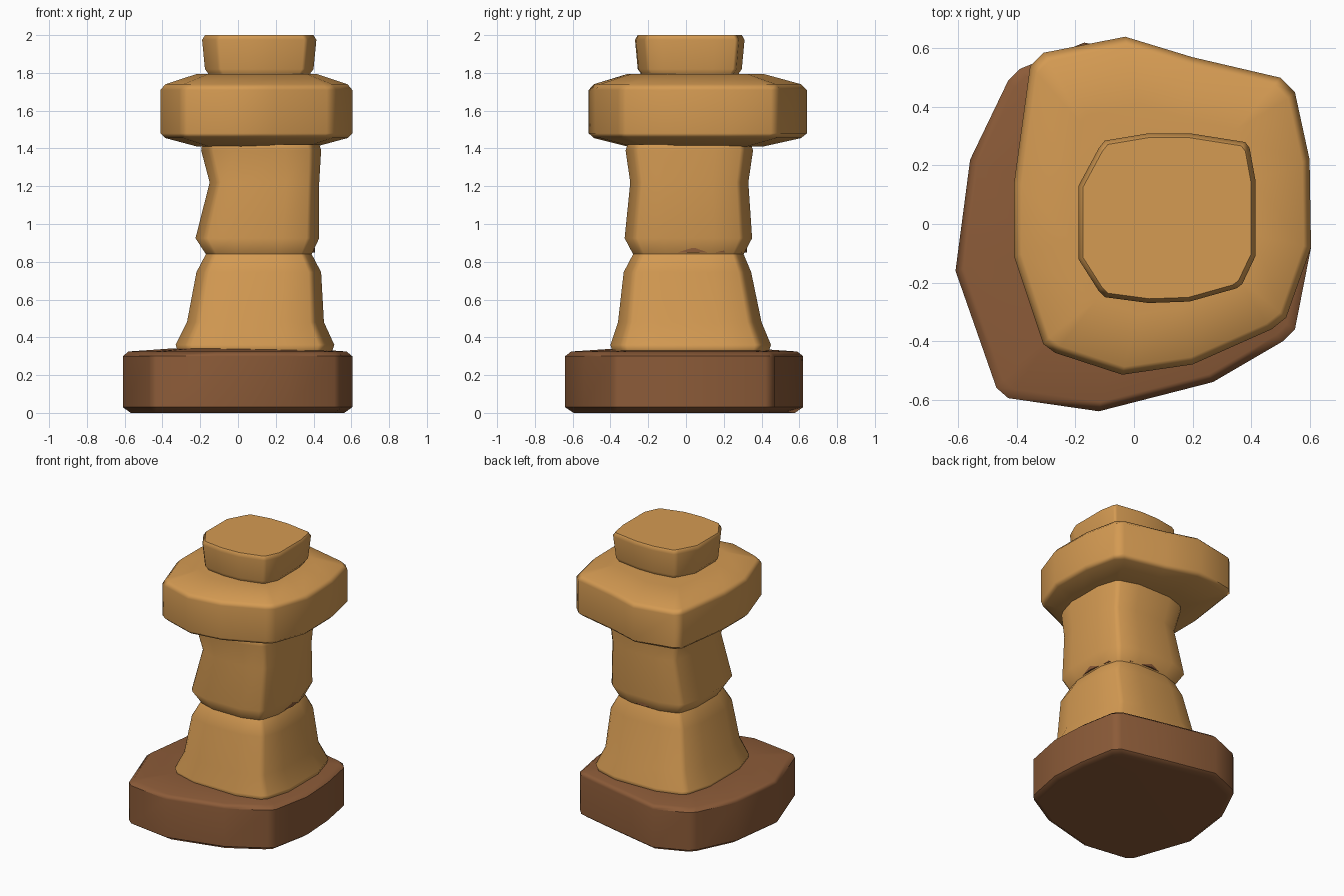
import bpy, bmesh, math


def material(name, rgb):
    m = bpy.data.materials.new(name)
    m.diffuse_color = (*rgb, 1)
    return m


TAN = material("tan wood", (0.66, 0.325, 0.085))
BROWN = material("brown wood", (0.262, 0.105, 0.040))


def loft(name, rings, mat):
    """Skin a stack of rings (lists of 3D points) and close both ends."""
    bm = bmesh.new()
    loops = [[bm.verts.new(p) for p in ring] for ring in rings]
    n = len(loops[0])
    for a, b in zip(loops, loops[1:]):
        for i in range(n):
            j = (i + 1) % n
            bm.faces.new((a[i], a[j], b[j], b[i]))
    bm.faces.new(loops[0])
    bm.faces.new(loops[-1])
    bmesh.ops.recalc_face_normals(bm, faces=bm.faces)
    me = bpy.data.meshes.new(name)
    bm.to_mesh(me)
    bm.free()
    me.materials.append(mat)
    ob = bpy.data.objects.new(name, me)
    bpy.context.collection.objects.link(ob)
    bpy.ops.object.select_all(action='DESELECT')
    ob.select_set(True)
    bpy.context.view_layer.objects.active = ob
    bpy.ops.object.shade_smooth_by_angle(angle=math.radians(50))
    ob.modifiers.new("weighted", 'WEIGHTED_NORMAL').keep_sharp = True
    return ob


def scaled(outline, cx, cy, profile):
    """Rings made by scaling one outline about a centre; profile is (z, scale)."""
    return [[(cx + (x - cx) * s, cy + (y - cy) * s, z) for x, y in outline]
            for z, s in profile]


# Bulged square section, used for both column stones
QUARTER = [(1, 0.4), (0.88, 0.80), (0.80, 0.88), (0.4, 1)]
SECTION = []
for k in range(4):
    c, s = round(math.cos(k * math.pi / 2)), round(math.sin(k * math.pi / 2))
    SECTION += [(x * c - y * s, x * s + y * c) for x, y in QUARTER]


def boxed(profile):
    """Rings that fit the section to bounds (z, x0, x1, y0, y1)."""
    return [[((a + b) / 2 + u * (b - a) / 2, (c + d) / 2 + v * (d - c) / 2, z)
             for u, v in SECTION] for z, a, b, c, d in profile]


# Base slab
BASE = [(0.605, -0.08), (0.59, 0.17), (0.545, 0.42), (0.50, 0.47), (0.20, 0.54),
        (-0.17, 0.62), (-0.39, 0.53), (-0.43, 0.49), (-0.56, 0.22), (-0.61, -0.16),
        (-0.47, -0.56), (-0.43, -0.595), (-0.12, -0.64), (0.27, -0.54),
        (0.51, -0.40), (0.55, -0.36)]
loft("base", scaled(BASE, 0, 0, [(0, 0.93), (0.03, 1), (0.30, 1), (0.325, 0.95),
                                 (0.34, 0.6)]), BROWN)

# Lower column stone
loft("lower_column", boxed([
    (0.33, -0.32, 0.50, -0.39, 0.44), (0.36, -0.33, 0.51, -0.40, 0.45),
    (0.48, -0.27, 0.455, -0.36, 0.40), (0.745, -0.22, 0.44, -0.33, 0.345),
    (0.84, -0.17, 0.39, -0.28, 0.305)]), TAN)

# Upper column stone
loft("upper_column", boxed([
    (0.84, -0.17, 0.39, -0.28, 0.305), (0.925, -0.225, 0.43, -0.325, 0.35),
    (1.22, -0.15, 0.43, -0.295, 0.33), (1.39, -0.195, 0.44, -0.32, 0.355),
    (1.42, -0.19, 0.43, -0.31, 0.345)]), TAN)

# Brown core that just shows at the joint on the right and back
CORE = [(0.38, -0.14), (0.407, 0.04), (0.38, 0.20), (0.28, 0.295), (0.12, 0.323),
        (-0.05, 0.29), (-0.16, 0.1), (-0.1, -0.22), (0.11, -0.285), (0.3, -0.23)]
loft("joint_core", scaled(CORE, 0.11, 0.01, [(0.848, 1), (0.874, 1)]), BROWN)

# Wide capital
CAP = [(0.605, -0.08), (0.60, 0.22), (0.55, 0.45), (0.50, 0.50), (0.20, 0.57),
       (-0.03, 0.64), (-0.31, 0.585), (-0.355, 0.54), (-0.41, 0.14), (-0.41, -0.11),
       (-0.31, -0.41), (-0.27, -0.44), (-0.04, -0.515), (0.20, -0.48),
       (0.47, -0.36), (0.52, -0.32)]
loft("capital", scaled(CAP, 0.1, 0.03, [
    (1.41, 0.62), (1.455, 0.95), (1.48, 1), (1.71, 1), (1.74, 0.95),
    (1.795, 0.62)]), TAN)

# Top knob
KNOB = [(0.415, -0.11), (0.415, 0.15), (0.395, 0.26), (0.38, 0.28), (0.19, 0.31),
        (0.05, 0.31), (-0.10, 0.285), (-0.12, 0.26), (-0.19, 0.13), (-0.19, -0.12),
        (-0.12, -0.23), (-0.10, -0.25), (0.05, -0.27), (0.19, -0.265),
        (0.35, -0.22), (0.37, -0.205)]
loft("top_knob", scaled(KNOB, 0.11, 0.02, [
    (1.77, 0.88), (1.80, 0.90), (1.82, 0.95), (1.975, 1), (2.0, 0.95)]), TAN)
